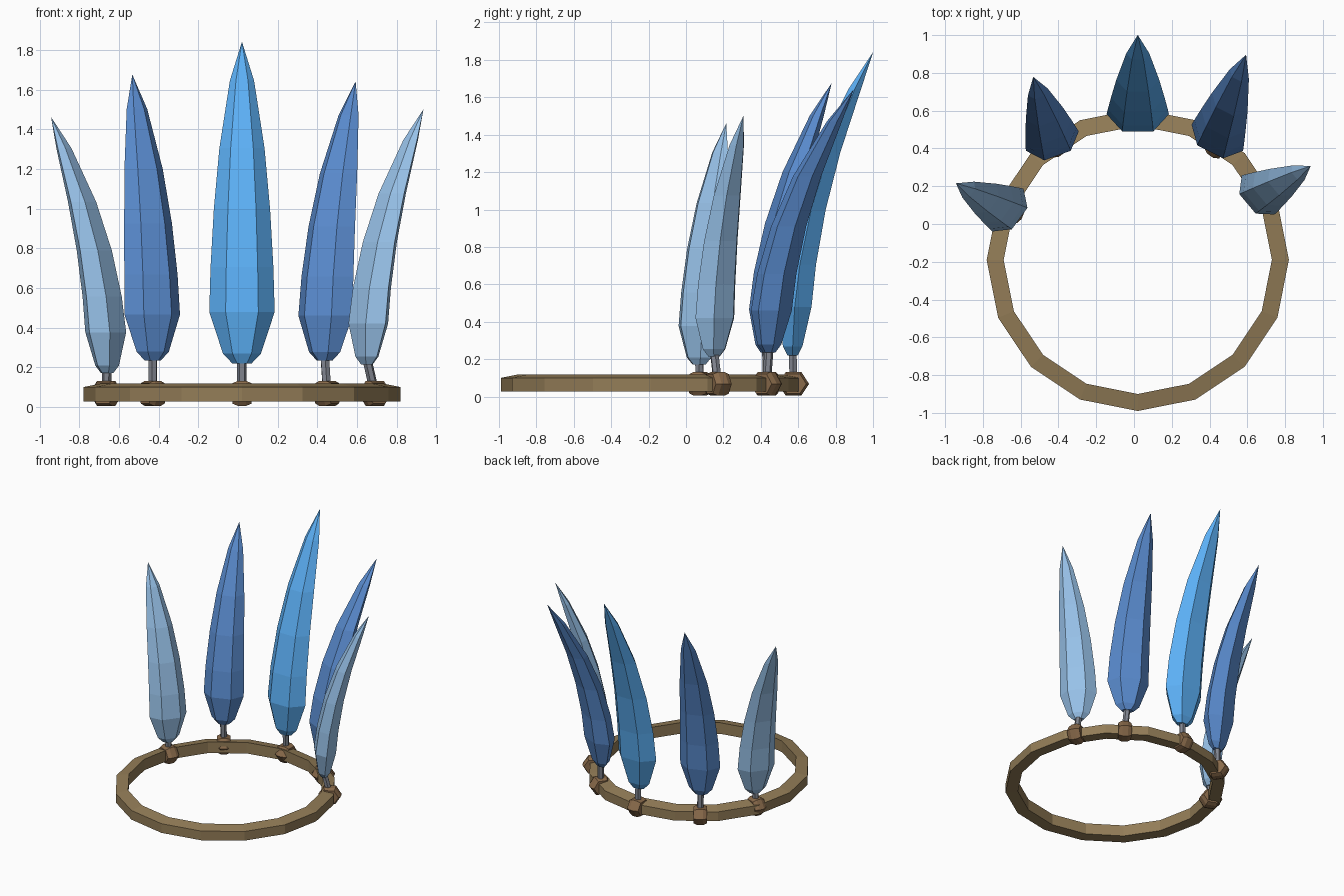
import bpy, bmesh, math
from mathutils import Vector

if "Cube" in bpy.data.objects:
    bpy.data.objects.remove(bpy.data.objects["Cube"])

CX, CY = 0.02, -0.19          # centre of the head band


def srgb(r, g, b):
    return tuple((c / 255) ** 2.2 for c in (r, g, b)) + (1,)


def material(name, rgb):
    m = bpy.data.materials.new(name)
    m.diffuse_color = srgb(*rgb)
    m.use_nodes = True
    m.node_tree.nodes["Principled BSDF"].inputs["Base Color"].default_value = m.diffuse_color
    return m


BAND = material("band_tan", (146, 124, 88))
KNOT = material("knot_brown", (136, 106, 76))
QUILL = material("quill_grey", (128, 132, 142))
BLUE = [material("bright_blue", (92, 174, 245)),
        material("mid_blue", (90, 138, 205)),
        material("pale_blue", (150, 192, 232))]


def loft(name, rings, mat, closed=False):
    """Skin a list of point rings; cap the ends or join them into a loop."""
    bm = bmesh.new()
    vs = [[bm.verts.new(p) for p in ring] for ring in rings]
    n = len(vs[0])
    pairs = list(zip(vs, vs[1:])) + ([(vs[-1], vs[0])] if closed else [])
    for a, b in pairs:
        for i in range(n):
            j = (i + 1) % n
            bm.faces.new((a[i], a[j], b[j], b[i]))
    if not closed:
        bm.faces.new(vs[0])
        bm.faces.new(vs[-1])
    bmesh.ops.remove_doubles(bm, verts=bm.verts, dist=1e-5)
    bmesh.ops.recalc_face_normals(bm, faces=bm.faces)
    me = bpy.data.meshes.new(name)
    bm.to_mesh(me)
    bm.free()
    me.materials.append(mat)
    ob = bpy.data.objects.new(name, me)
    bpy.context.collection.objects.link(ob)
    return ob


def polygon(centre, u, v, sides, start=0.0):
    return [centre + u * math.cos(start + math.tau * i / sides)
            + v * math.sin(start + math.tau * i / sides) for i in range(sides)]


# Head band: 16-sided ring with a slightly sloping top
section = [(0.80, 0.027), (0.80, 0.10), (0.71, 0.118), (0.71, 0.03)]
rings = []
for i in range(16):
    a = math.tau * i / 16
    rings.append([(CX + r * math.cos(a), CY + r * math.sin(a), z) for r, z in section])
loft("head_band", rings, BAND, closed=True)

# Blade outline: (fraction of length, fraction of full width)
OUTLINE = [(0, 0.3), (0.03, 0.58), (0.16, 1.0), (0.30, 0.96), (0.48, 0.86),
           (0.67, 0.69), (0.88, 0.37), (1.0, 0.004)]
UP = Vector((0, 0, 1))


def feather(tag, knot, base, tip, facing, width, mat):
    knot, base, tip = Vector(knot), Vector(base), Vector(tip)
    f = math.radians(facing)
    out = Vector((math.cos(f), math.sin(f), 0))
    side = Vector((-out.y, out.x, 0))

    # Blade: hexagonal section that curves outward towards the tip
    rings = []
    for t, w in OUTLINE:
        c = base.lerp(tip, t * t)
        c.z = base.z + (tip.z - base.z) * t
        rings.append(polygon(c, side * width * w, out * width * w * 0.63, 6))
    loft("feather_blade_" + tag, rings, mat)

    # Quill between the knot and the blade
    top = base + UP * 0.03
    loft("feather_quill_" + tag,
         [polygon(c, side * 0.024, out * 0.024, 6) for c in (knot, top)], QUILL)

    # Knot wrapped around the band
    radial = Vector((knot.x - CX, knot.y - CY, 0)).normalized()
    along = Vector((-radial.y, radial.x, 0))
    rings = [polygon(knot + along * d, radial * 0.083 * s, UP * 0.073 * s, 6)
             for d, s in ((-0.048, 0.82), (-0.02, 1), (0.02, 1), (0.048, 0.82))]
    loft("feather_knot_" + tag, rings, KNOT)


feather("centre", (0.02, 0.575, 0.068), (0.02, 0.57, 0.22), (0.02, 1.0, 1.84), 90, 0.165, BLUE[0])
feather("inner_right", (0.45, 0.43, 0.068), (0.437, 0.445, 0.235), (0.593, 0.895, 1.64), 63, 0.153, BLUE[1])
feather("inner_left", (-0.43, 0.435, 0.068), (-0.43, 0.43, 0.235), (-0.533, 0.778, 1.675), 110, 0.149, BLUE[1])
feather("outer_right", (0.69, 0.17, 0.068), (0.65, 0.15, 0.215), (0.935, 0.307, 1.50), 40, 0.135, BLUE[2])
feather("outer_left", (-0.665, 0.075, 0.068), (-0.66, 0.07, 0.17), (-0.942, 0.215, 1.46), 144, 0.140, BLUE[2])
